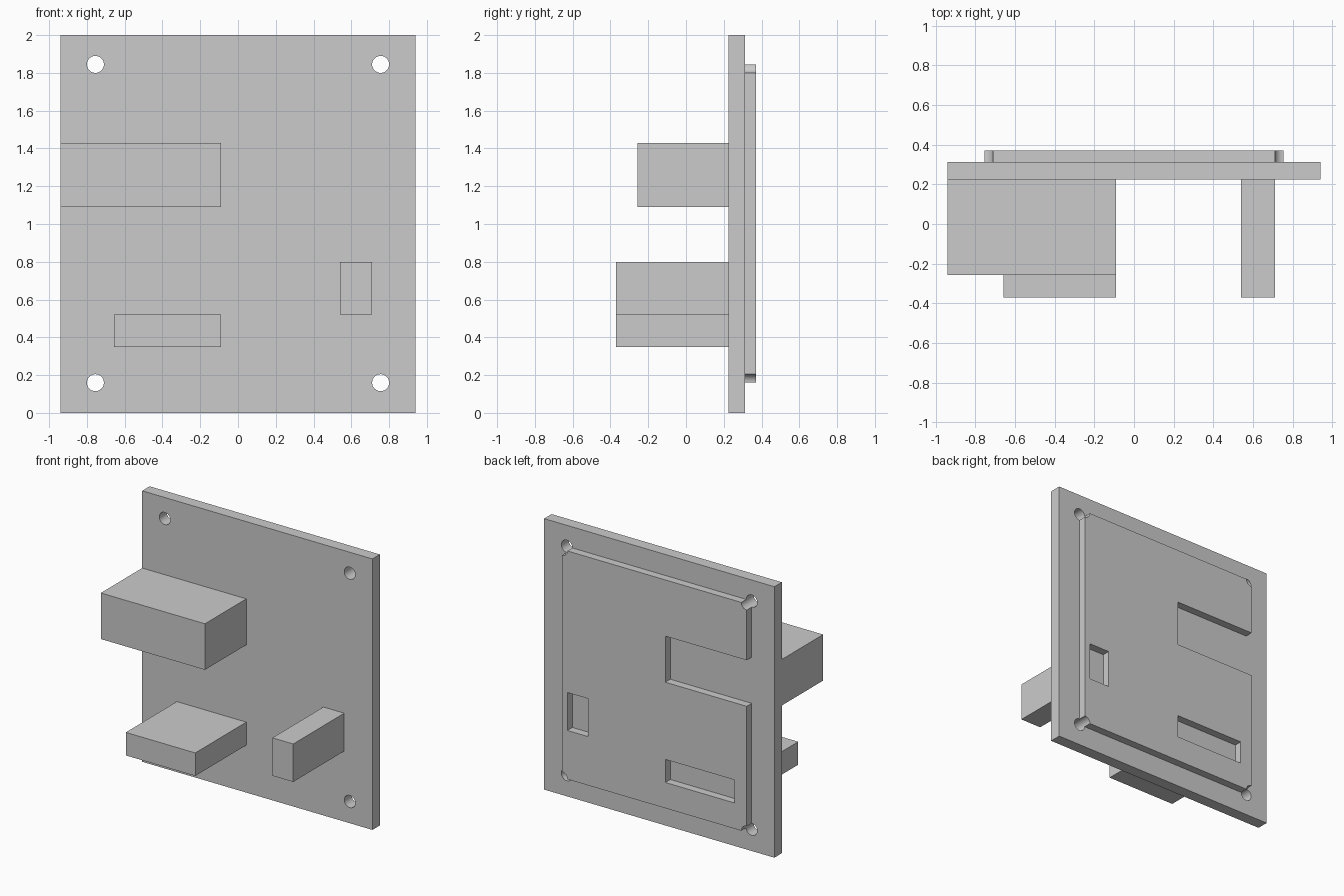
import bpy
import bmesh
from math import radians
from mathutils import Matrix, Vector

if "Cube" in bpy.data.objects:
    bpy.data.objects.remove(bpy.data.objects["Cube"])

FRONT, BACK, PANEL_BACK = 0.225, 0.312, 0.37   # y of the plate faces and raised panel
HOLE_X, HOLE_R = 0.755, 0.045
HOLE_Z = (0.16, 1.845)


def add_object(name, bm):
    mesh = bpy.data.meshes.new(name)
    bm.to_mesh(mesh)
    bm.free()
    obj = bpy.data.objects.new(name, mesh)
    bpy.context.collection.objects.link(obj)
    return obj


def box(name, x, y, z):
    """Box from (min, max) ranges."""
    bm = bmesh.new()
    centre = Vector([(a + b) / 2 for a, b in (x, y, z)])
    size = [b - a for a, b in (x, y, z)]
    bmesh.ops.create_cube(bm, size=1, matrix=Matrix.Translation(centre) @ Matrix.Diagonal((*size, 1)))
    return add_object(name, bm)


def cut(target, cutter):
    mod = target.modifiers.new("cut", 'BOOLEAN')
    mod.operation, mod.solver, mod.object = 'DIFFERENCE', 'EXACT', cutter
    bpy.context.view_layer.objects.active = target
    bpy.ops.object.modifier_apply(modifier=mod.name)


# Plate and the raised panel on its back
plate = box("mounting_plate", (-0.94, 0.94), (FRONT, BACK), (0, 2))
panel = box("back_panel", (-HOLE_X, HOLE_X), (BACK, PANEL_BACK), HOLE_Z)

# Four screw holes, which also notch the panel corners
bm = bmesh.new()
for x in (-HOLE_X, HOLE_X):
    for z in HOLE_Z:
        bmesh.ops.create_cone(
            bm, cap_ends=True, segments=32, radius1=HOLE_R, radius2=HOLE_R, depth=0.6,
            matrix=Matrix.Translation((x, 0.3, z)) @ Matrix.Rotation(radians(90), 4, 'X'))
drill = add_object("screw_hole_cutter", bm)
cut(plate, drill)
cut(panel, drill)
bpy.data.objects.remove(drill)

# Front blocks, each with a matching pocket through the back panel
blocks = [
    ("upper_block", (-0.94, -0.09), -0.257, (1.09, 1.43)),
    ("lower_block", (-0.657, -0.09), -0.37, (0.35, 0.52)),
    ("side_block", (0.54, 0.71), -0.37, (0.52, 0.80)),
]
for name, x, front, z in blocks:
    box(name, x, (front, FRONT), z)
    pocket = box(name + "_pocket_cutter", x, (0.2, 0.5), z)
    cut(panel, pocket)
    bpy.data.objects.remove(pocket)

# Smooth hole walls, sharp edges elsewhere
for obj in (plate, panel):
    bpy.ops.object.select_all(action='DESELECT')
    obj.select_set(True)
    bpy.context.view_layer.objects.active = obj
    bpy.ops.object.shade_smooth_by_angle(angle=radians(30))
